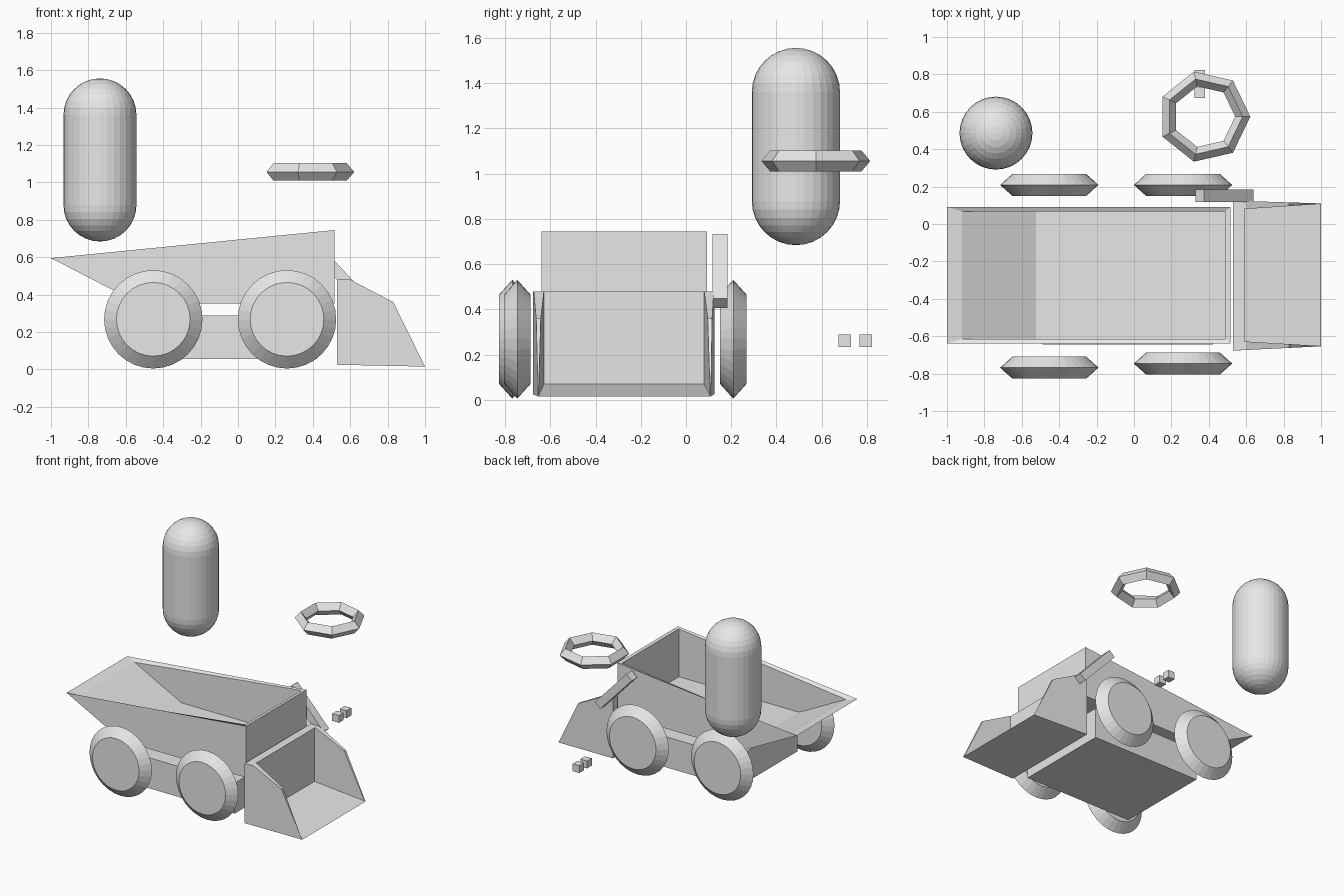
import bpy, bmesh, math
from mathutils import Matrix

if "Cube" in bpy.data.objects:
    bpy.data.objects.remove(bpy.data.objects["Cube"])

grey = bpy.data.materials.new("plain grey")
grey.diffuse_color = (0.8, 0.8, 0.8, 1)
grey.use_nodes = True
grey.node_tree.nodes["Principled BSDF"].inputs["Base Color"].default_value = grey.diffuse_color


def finish(bm, name, matrix=Matrix()):
    bmesh.ops.remove_doubles(bm, verts=bm.verts, dist=1e-5)
    bmesh.ops.recalc_face_normals(bm, faces=bm.faces)
    bm.transform(matrix)
    me = bpy.data.meshes.new(name)
    bm.to_mesh(me)
    bm.free()
    me.materials.append(grey)
    ob = bpy.data.objects.new(name, me)
    bpy.context.collection.objects.link(ob)
    return ob


def lathe(name, profile, segments, matrix, closed=False):
    """Revolve (radius, height) points around z."""
    bm = bmesh.new()
    vs = [bm.verts.new((r, 0, z)) for r, z in profile]
    pairs = list(zip(vs, vs[1:])) + ([(vs[-1], vs[0])] if closed else [])
    edges = [bm.edges.new(p) for p in pairs]
    bmesh.ops.spin(bm, geom=vs + edges, cent=(0, 0, 0), axis=(0, 0, 1),
                   angle=math.tau, steps=segments, use_merge=True)
    return finish(bm, name, matrix)


def box(name, center, size, tilt=0):
    bm = bmesh.new()
    bmesh.ops.create_cube(bm, size=1)
    m = (Matrix.Translation(center) @ Matrix.Rotation(tilt, 4, 'Y')
         @ Matrix.Diagonal((*size, 1)))
    return finish(bm, name, m)


def tray(name, outer, inner, walls, outer_y, inner_y):
    """Open container: side profiles in x,z; the first `walls` points carry
    the cross walls, the rest of the loop is the open rim."""
    bm = bmesh.new()
    shells = []
    for prof, yf in ((outer, outer_y), (inner, inner_y)):
        sides = [[bm.verts.new((x, yf(x)[s], z)) for x, z in prof] for s in (0, 1)]
        for side in sides:
            bm.faces.new(side)
        for i in range(walls - 1):
            bm.faces.new((sides[0][i], sides[0][i + 1], sides[1][i + 1], sides[1][i]))
        shells.append(sides)
    o, n = shells
    count = len(outer)
    for s in (0, 1):                       # side rims
        for i in range(walls - 1, count):
            j = (i + 1) % count
            bm.faces.new((o[s][i], o[s][j], n[s][j], n[s][i]))
    for i in (0, walls - 1):               # end rims
        bm.faces.new((o[0][i], o[1][i], n[1][i], n[0][i]))
    return finish(bm, name)


# Hopper with a sloping end
tray("hopper",
     [(-1, 0.595), (-0.53, 0.353), (0.515, 0.353), (0.515, 0.745)],
     [(-0.92, 0.58), (-0.525, 0.376), (0.49, 0.376), (0.49, 0.742)], 4,
     lambda x: (-0.638, 0.092), lambda x: (-0.614, 0.068))


# Scoop, its side walls thinning towards the lip
def scoop_outer(x):
    t = (x - 0.53) / 0.47
    return -0.677 + 0.023 * t, 0.125 - 0.015 * t


def scoop_inner(x):
    t = (x - 0.595) / 0.4
    return -0.628 - 0.024 * t, 0.08 + 0.027 * t


tray("scoop",
     [(1, 0.015), (0.53, 0.025), (0.53, 0.48), (0.6, 0.48), (0.83, 0.36)],
     [(0.995, 0.018), (0.59, 0.07), (0.592, 0.48), (0.6, 0.48), (0.83, 0.36)], 3,
     scoop_outer, scoop_inner)

# Chassis and lifting arm
box("chassis", (-0.033, -0.277, 0.173), (0.913, 0.735, 0.233))
box("lifting_arm", (0.485, 0.151, 0.57), (0.39, 0.066, 0.06), math.radians(47))

# Wheels with bevelled rims
wheel = [(0, -0.059), (0.197, -0.059), (0.263, 0), (0.197, 0.059), (0, 0.059)]
for name, x, y in (("front_left_wheel", -0.453, -0.768),
                   ("front_right_wheel", 0.262, -0.746),
                   ("back_left_wheel", -0.453, 0.209),
                   ("back_right_wheel", 0.262, 0.209)):
    lathe(name, wheel, 32,
          Matrix.Translation((x, y, 0.268)) @ Matrix.Rotation(math.pi / 2, 4, 'X'))

# Floating capsule
R, H = 0.195, 0.241
arc = [i * math.pi / 16 for i in range(9)]
capsule = [(R * math.sin(a), H + R * math.cos(a)) for a in arc]
capsule += [(r, -z) for r, z in reversed(capsule)]
lathe("capsule", capsule, 32, Matrix.Translation((-0.738, 0.486, 1.12)))

# Seven-sided ring
lathe("ring", [(0.247, 0), (0.206, 0.047), (0.166, 0), (0.206, -0.047)], 7,
      Matrix.Translation((0.375, 0.574, 1.056)), closed=True)

# Pair of small cubes
for name, y in (("small_cube_near", 0.702), ("small_cube_far", 0.795)):
    box(name, (0.352, y, 0.262), (0.056, 0.057, 0.056))
